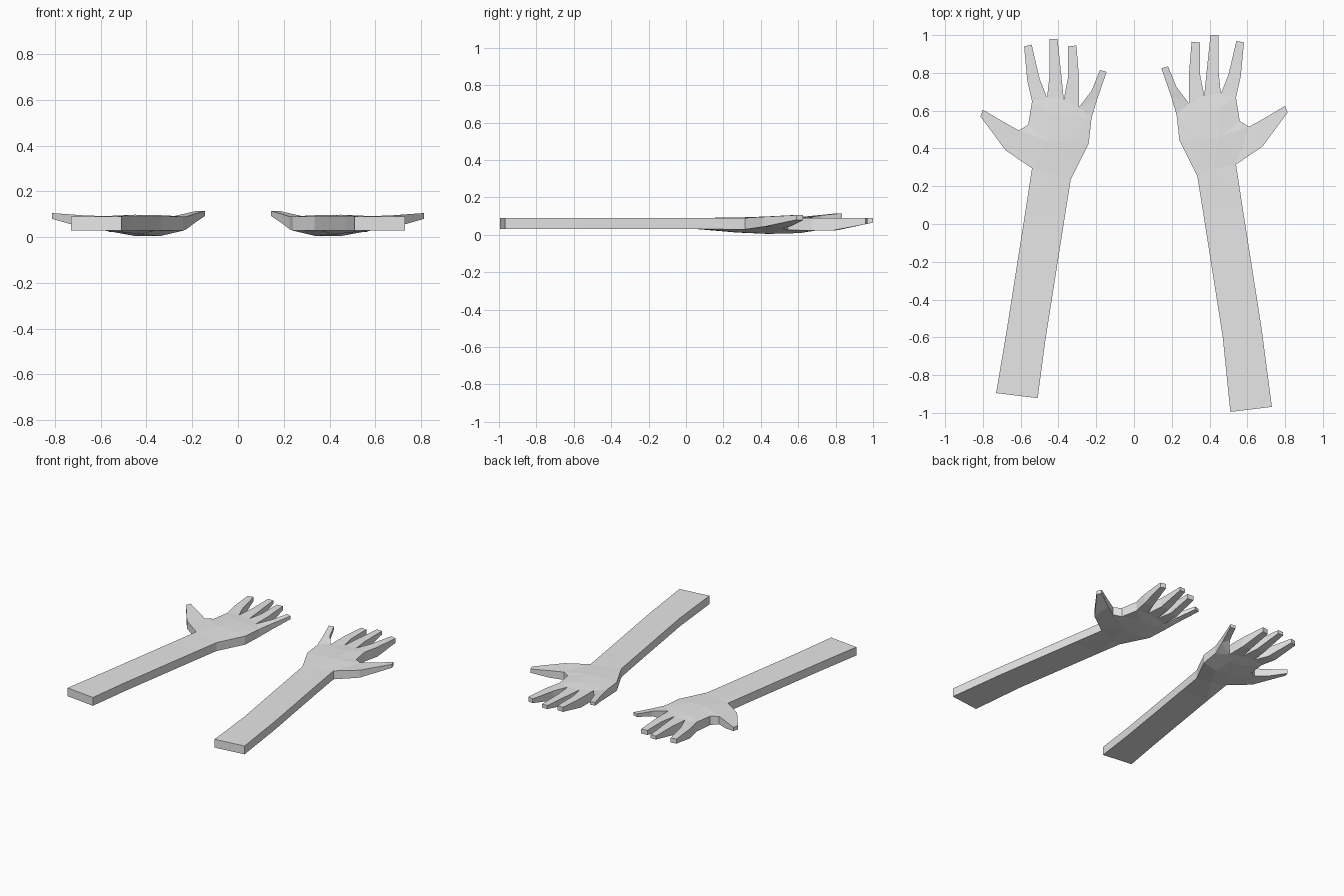
import bpy, bmesh
from mathutils import Vector
from mathutils.geometry import delaunay_2d_cdt

if "Cube" in bpy.data.objects:
    bpy.data.objects.remove(bpy.data.objects["Cube"])

# Outline of one forearm and hand seen from above
ARM_OUTER = [(.51, -.995), (.73, -.968), (.675, -.55), (.576, .08), (.54, .315)]
THUMB = [(.68, .41), (.813, .59), (.80, .625), (.69, .56), (.61, .515), (.56, .545), (.54, .67)]
INDEX = [(.565, .78), (.582, .96), (.542, .97), (.50, .79), (.46, .69)]
MIDDLE = [(.447, .81), (.447, 1.0), (.405, 1.0), (.385, .81), (.372, .68)]
RING = [(.35, .79), (.35, .96), (.305, .965), (.29, .78), (.29, .64)]
LITTLE = [(.225, .725), (.18, .835), (.145, .825), (.195, .68), (.225, .58)]
ARM_INNER = [(.24, .445), (.335, .255), (.363, .08), (.47, -.60)]
OUTLINE = ARM_OUTER + THUMB + INDEX + MIDDLE + RING + LITTLE + ARM_INNER

# Inner palm points: x, y, underside height, top height
PALM = [(.42, .29, .012, .092), (.34, .45, .005, .096), (.45, .46, .005, .098),
        (.34, .59, .009, .094), (.45, .61, .009, .096)]


def ramp(t, stops):
    """Linear interpolation through (position, value) stops."""
    if t <= stops[0][0]:
        return stops[0][1]
    for (a, va), (b, vb) in zip(stops, stops[1:]):
        if t <= b:
            return va + (vb - va) * (t - a) / (b - a)
    return stops[-1][1]


def heights(x, y):
    """Underside and top height of a point on the outline."""
    if x > .6 and y > .3:       # thumb
        return ramp(x, [(.6, .033), (.68, .042), (.81, .08)]), ramp(x, [(.6, .09), (.81, .105)])
    if x < .24 and y > .5:      # little finger
        return ramp(y, [(.58, .035), (.83, .093)]), ramp(y, [(.58, .09), (.83, .115)])
    return ramp(y, [(.08, .03), (.5, .028), (.64, .022), (.8, .022), (.88, .04), (1, .065)]), .09


def build_arm(name, side, material):
    n = len(OUTLINE)
    points = [Vector(p) for p in OUTLINE] + [Vector(p[:2]) for p in PALM]
    edges = [(i, (i + 1) % n) for i in range(n)]
    flat, _, tris, origin, _, _ = delaunay_2d_cdt(points, edges, [], 1, 1e-5)
    bm = bmesh.new()
    low, high = [], []
    for v, src in zip(flat, origin):
        x, y = v
        if src and src[0] >= n:
            bottom, top = PALM[src[0] - n][2:]
        else:
            bottom, top = heights(x, y)
        # The left hand sits a little further back and its forearm is shorter
        if side < 0:
            y += .073 if y < -.9 else -.02
        low.append(bm.verts.new((side * x, y, bottom)))
        high.append(bm.verts.new((side * x, y, top)))
    # Top and underside skins
    count = {}
    for t in tris:
        bm.faces.new([high[i] for i in t])
        bm.faces.new([low[i] for i in reversed(t)])
        for a, b in zip(t, list(t[1:]) + [t[0]]):
            key = (min(a, b), max(a, b))
            count[key] = count.get(key, 0) + 1
    # Side walls around the rim
    for (a, b), uses in count.items():
        if uses == 1:
            bm.faces.new([low[a], low[b], high[b], high[a]])
    bmesh.ops.recalc_face_normals(bm, faces=bm.faces)
    mesh = bpy.data.meshes.new(name)
    bm.to_mesh(mesh)
    bm.free()
    mesh.materials.append(material)
    obj = bpy.data.objects.new(name, mesh)
    bpy.context.collection.objects.link(obj)


grey = bpy.data.materials.new("light_grey")
grey.diffuse_color = (.8, .8, .8, 1)
grey.use_nodes = True
grey.node_tree.nodes["Principled BSDF"].inputs["Base Color"].default_value = grey.diffuse_color
build_arm("right_arm", 1, grey)
build_arm("left_arm", -1, grey)
